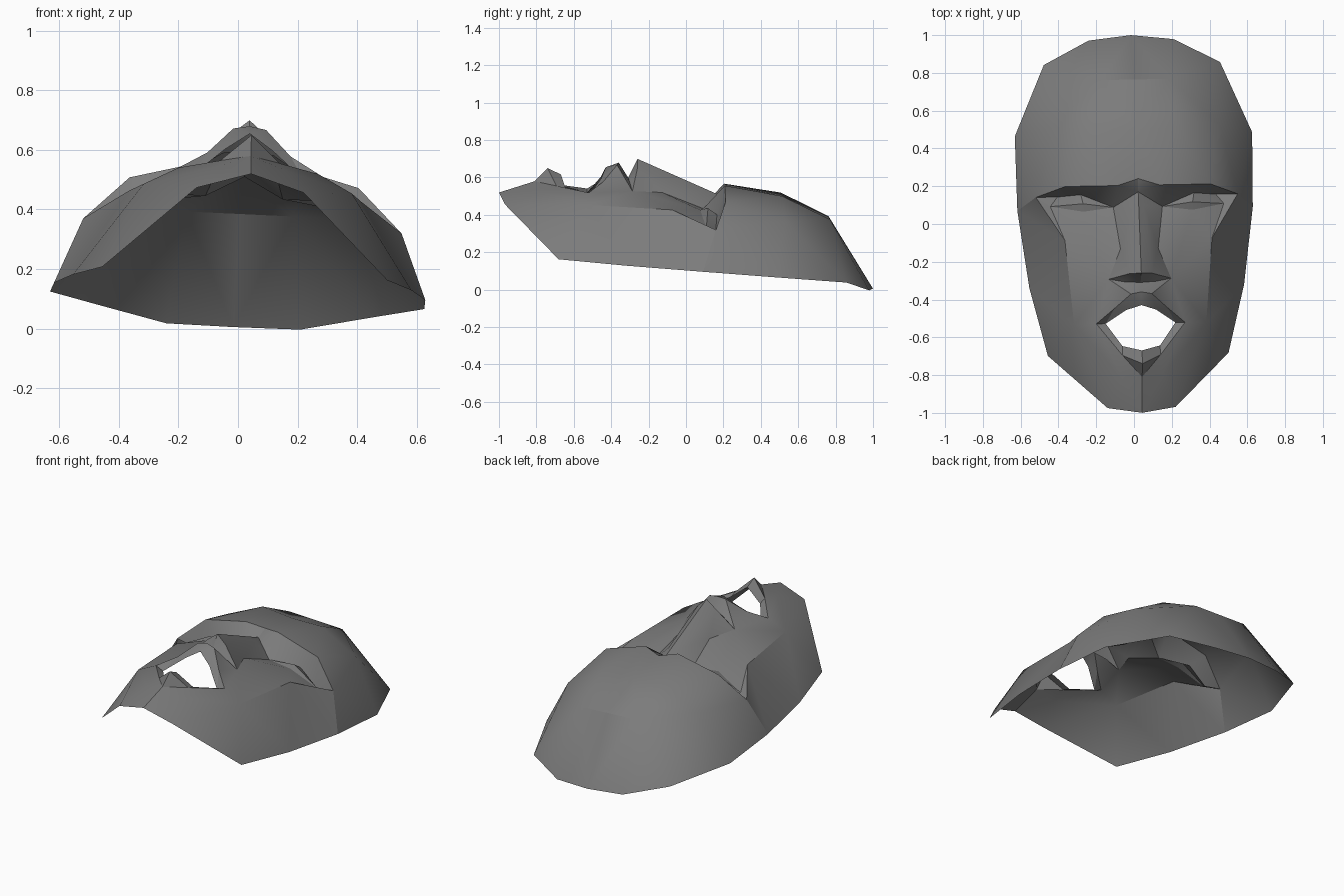
import bpy, bmesh
from mathutils import Vector

if "Cube" in bpy.data.objects:
    bpy.data.objects.remove(bpy.data.objects["Cube"])

grey = bpy.data.materials.new("stone grey")
grey.diffuse_color = (0.2, 0.2, 0.2, 1)
grey.use_nodes = True
grey.node_tree.nodes["Principled BSDF"].inputs["Base Color"].default_value = grey.diffuse_color


def zip_strip(bm, a, b):
    """Fill between two polylines, always taking the shorter diagonal."""
    i = j = 0
    while i < len(a) - 1 or j < len(b) - 1:
        step_a = j == len(b) - 1 or (
            i < len(a) - 1 and
            (Vector(a[i + 1]) - Vector(b[j])).length < (Vector(a[i]) - Vector(b[j + 1])).length)
        if step_a:
            tri = (a[i], b[j], a[i + 1])
            i += 1
        else:
            tri = (a[i], b[j], b[j + 1])
            j += 1
        if len(set(tri)) == 3:
            bm.faces.new([bm.verts.new(p) for p in tri])


def make_part(name, strips):
    """Build one half from strips, mirror it, and tilt it with the whole mask."""
    bm = bmesh.new()
    for a, b in strips:
        zip_strip(bm, a, b)
    bmesh.ops.remove_doubles(bm, verts=bm.verts, dist=0.0005)
    bmesh.ops.recalc_face_normals(bm, faces=bm.faces)
    if sum(f.normal.z * f.calc_area() for f in bm.faces) < 0:
        bmesh.ops.reverse_faces(bm, faces=bm.faces)
    me = bpy.data.meshes.new(name)
    bm.to_mesh(me)
    bm.free()
    me.materials.append(grey)
    ob = bpy.data.objects.new(name, me)
    bpy.context.collection.objects.link(ob)
    bpy.ops.object.select_all(action='DESELECT')
    ob.select_set(True)
    bpy.context.view_layer.objects.active = ob
    mod = ob.modifiers.new("mirror", 'MIRROR')
    mod.merge_threshold = 0.002
    bpy.ops.object.modifier_apply(modifier="mirror")
    bpy.ops.object.shade_smooth_by_angle(angle=0.52)
    ob.rotation_euler = (0, 0.047, 0.018)
    ob.location = (0.001, 0, -0.005)
    return ob


# Shared landmarks of the right half
temple, ear = (.629, .475, .10), (.624, .08, .13)
temple_in, brow_end = (.44, .52, .39), (.535, .15, .35)
bridge, eye_in, eye_out = (0, .17, .515), (.13, .09, .445), (.46, .10, .36)
lid_low = (.29, .07, .445)
tip, tip_side, wing = (0, -.26, .705), (.06, -.262, .655), (.165, -.29, .54)
nose_mid, base, base_side = (.10, -.13, .53), (0, -.31, .605), (.085, -.305, .59)
cheekbone, cheek_low = (.39, -.08, .45), (.35, -.53, .475)
chin, chin_side = (0, -1.0, .525), (.18, -.972, .47)

# Outlines shared by neighbouring parts
crease = [(0, .765, .39), (.18, .765, .39), temple_in]
upper = [(0, .50, .51), (.20, .51, .515), temple_in]
brow = [(0, .24, .545), (.11, .205, .567), (.385, .205, .495), brow_end]
lid = [eye_in, (.30, .16, .42), (.42, .15, .33), eye_out]
lip_out = [(0, -.36, .685), (.055, -.37, .675), (.14, -.445, .59),
           (.235, -.525, .535), (.10, -.695, .565), (0, -.74, .655)]
lip_in = [(0, -.43, .66), (.08, -.455, .605), (.185, -.525, .515),
          (.10, -.645, .55), (0, -.67, .622)]
chin_fold = [cheek_low, (.11, -.80, .545), (0, -.81, .585)]

# Forehead down to the brow ridge
make_part("forehead", [
    ([(0, 1.0, .01), (.225, .975, .012), (.467, .85, .065), temple], crease),
    (crease, upper),
    (upper, brow),
    ([temple_in, brow_end], [temple, ear]),
])

# Undercut below the brow, and the eyes
make_part("eye_sockets", [(brow, [bridge] + lid + [brow_end])])
eye_mid = [eye_in, (.29, .112, .455), eye_out]
make_part("eyes", [(lid, eye_mid), (eye_mid, [eye_in, lid_low, eye_out])])

# Nose ridge, flanks and underside
flank = [bridge, (.03, .10, .53), tip_side]
make_part("nose", [
    ([bridge, tip], flank),
    (flank, [bridge, eye_in, nose_mid, wing]),
    ([tip, tip_side, wing], [base, base_side, wing]),
])

# Cheeks, upper lip area, jaw sides and chin
make_part("cheeks_and_jaw", [
    ([eye_in, lid_low, eye_out], [nose_mid, wing, cheekbone]),
    ([eye_out], [cheekbone, brow_end]),
    ([wing], [cheekbone, cheek_low]),
    ([base, base_side, wing], lip_out[:2]),
    (lip_out[1:4], [wing, cheek_low]),
    ([brow_end, cheekbone, cheek_low, chin_side],
     [ear, (.569, -.33, .16), (.479, -.69, .19), chin_side]),
    (lip_out[3:], chin_fold),
    (chin_fold, [cheek_low, chin_side, chin]),
])

# Lips around the open mouth
make_part("lips", [(lip_out, lip_in)])
